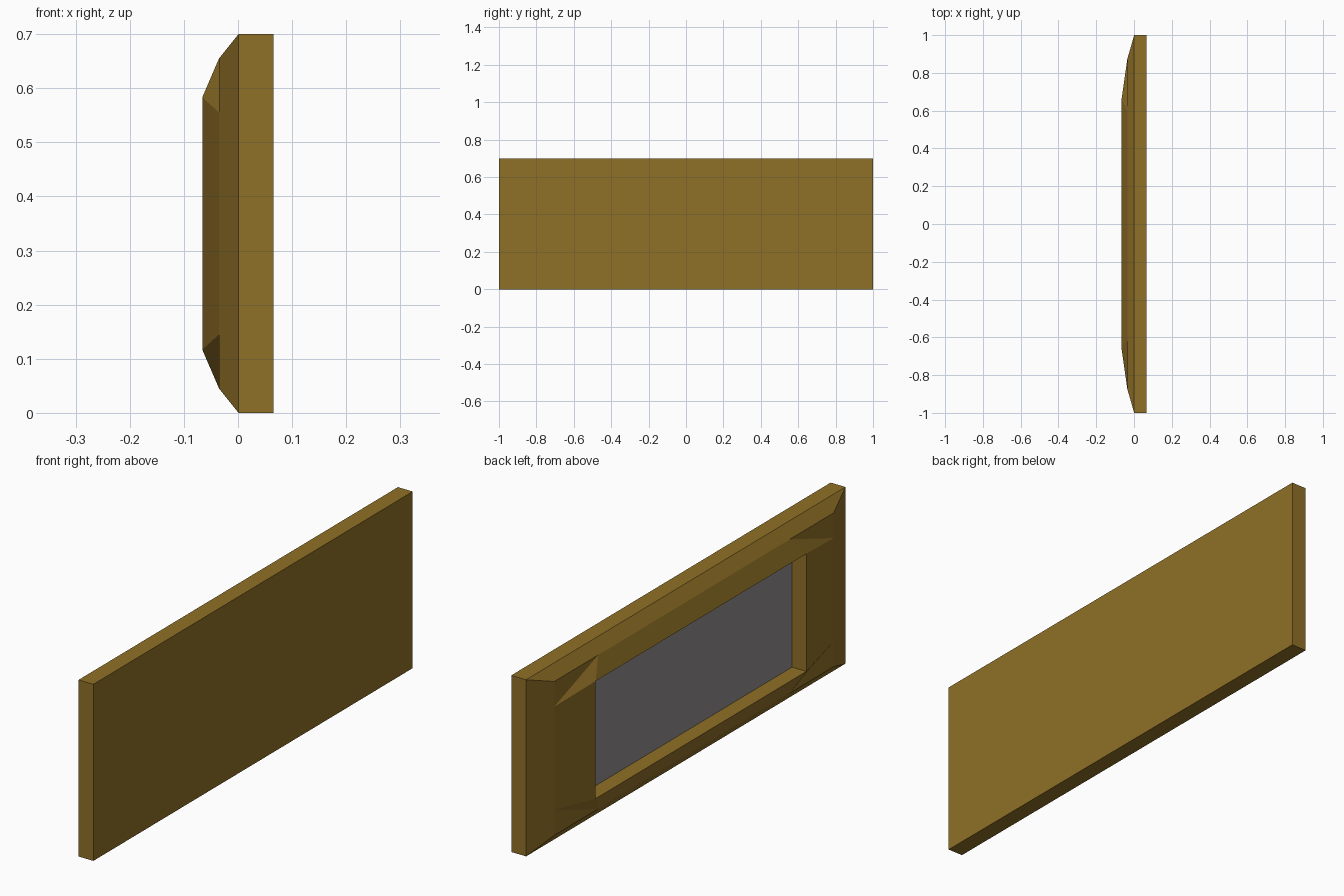
import bpy, bmesh, math

if "Cube" in bpy.data.objects:
    bpy.data.objects.remove(bpy.data.objects["Cube"])

MID_Z = 0.35
PANEL_X = -0.003


def material(name, rgb):
    m = bpy.data.materials.new(name)
    m.diffuse_color = (*rgb, 1)
    m.use_nodes = True
    m.node_tree.nodes["Principled BSDF"].inputs["Base Color"].default_value = m.diffuse_color
    return m


def add_object(name, bm, mat):
    bmesh.ops.remove_doubles(bm, verts=bm.verts, dist=1e-5)
    bmesh.ops.dissolve_limit(bm, angle_limit=math.radians(0.1),
                             verts=bm.verts, edges=bm.edges)
    mesh = bpy.data.meshes.new(name)
    bm.to_mesh(mesh)
    bm.free()
    mesh.materials.append(mat)
    ob = bpy.data.objects.new(name, mesh)
    ob.location.z = MID_Z
    bpy.context.collection.objects.link(ob)
    return ob


# Frame cross-section: x, half width, half height, from the back to the recess
back = (0.066, 1.0, 0.35)
rim = (0.001, 1.0, 0.35)
shoulder = (-0.035, 0.875, 0.305)
lip = (-0.066, 0.66, 0.233)
recess = (PANEL_X, 0.66, 0.233)
split_y, split_z = 0.60, 0.205      # where the corner facets start


def quarter_faces():
    yield [(back[0], 0, 0), (back[0], 1, 0), back, (back[0], 0, back[2])]
    for a, b in ((back, rim), (rim, shoulder), (shoulder, lip), (lip, recess)):
        ya, za = (split_y, split_z) if a is shoulder else a[1:]
        top_mid = [(b[0], split_y, b[2])] if b is shoulder else []
        side_mid = [(b[0], b[1], split_z)] if b is shoulder else []
        yield [(a[0], 0, a[2]), (a[0], ya, a[2]), b, *top_mid, (b[0], 0, b[2])]
        yield [(a[0], a[1], 0), (a[0], a[1], za), b, *side_mid, (b[0], b[1], 0)]
    # flat corner triangle and the slanted facet down to the lip
    top = (shoulder[0], split_y, shoulder[2])
    side = (shoulder[0], shoulder[1], split_z)
    yield [top, shoulder, side]
    yield [top, side, lip]


# Frame: one quarter repeated in the four corners
bm = bmesh.new()
for sy in (1, -1):
    for sz in (1, -1):
        for face in quarter_faces():
            bm.faces.new([bm.verts.new((x, sy * y, sz * z)) for x, y, z in face])
bmesh.ops.remove_doubles(bm, verts=bm.verts, dist=1e-5)
bmesh.ops.recalc_face_normals(bm, faces=bm.faces)
add_object("frame", bm, material("gold", (0.275, 0.16, 0.02)))

# Inset panel facing -x
bm = bmesh.new()
w, h = recess[1:]
bm.faces.new([bm.verts.new((PANEL_X, y, z))
              for y, z in ((-w, -h), (-w, h), (w, h), (w, -h))])
bm.normal_update()
if bm.faces[:][0].normal.x > 0:
    bmesh.ops.reverse_faces(bm, faces=bm.faces)
add_object("inset_panel", bm, material("panel_grey", (0.30, 0.27, 0.28)))
